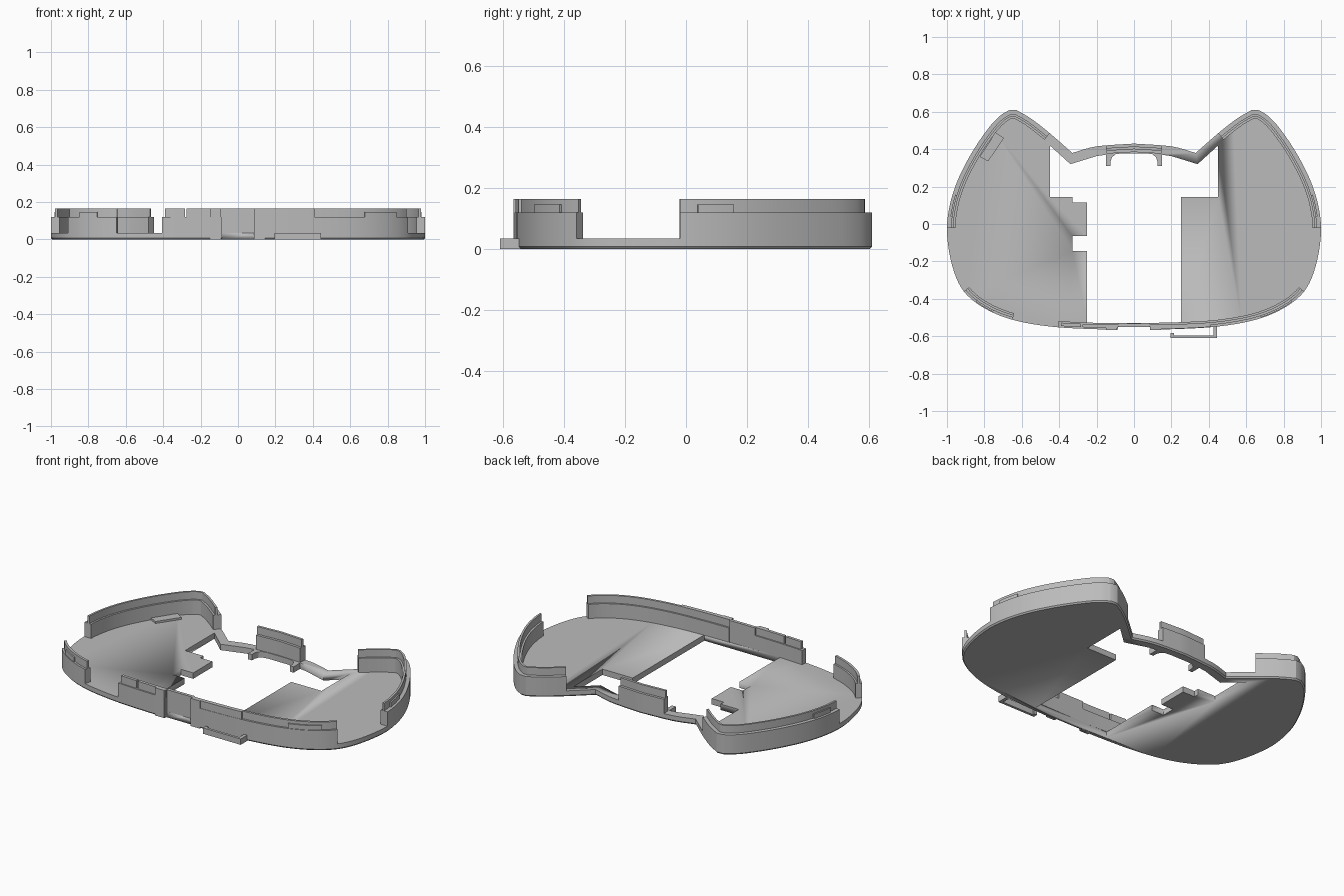
import bpy, bmesh, math
from mathutils import Vector

cube = bpy.data.objects.get("Cube")
if cube:
    bpy.data.objects.remove(cube, do_unlink=True)

grey = bpy.data.materials.new("plain_grey")
grey.use_nodes = True
grey.diffuse_color = (0.5, 0.5, 0.5, 1)
grey.node_tree.nodes["Principled BSDF"].inputs["Base Color"].default_value = (0.5, 0.5, 0.5, 1)

FLOOR, STEP, TOP = 0.035, 0.12, 0.165


def loft(name, rings, closed=False):
    """Skin a row of equal vertex rings, capping both ends."""
    bm = bmesh.new()
    rows = [[bm.verts.new(p) for p in ring] for ring in rings]
    n = len(rows[0])
    for a, b in zip(rows, rows[1:]):
        for i in range(n):
            j = (i + 1) % n
            bm.faces.new((a[i], a[j], b[j], b[i]))
    bm.faces.new(rows[0][::-1])
    bm.faces.new(rows[-1])
    bmesh.ops.recalc_face_normals(bm, faces=bm.faces)
    mesh = bpy.data.meshes.new(name)
    bm.to_mesh(mesh)
    bm.free()
    obj = bpy.data.objects.new(name, mesh)
    bpy.context.collection.objects.link(obj)
    mesh.materials.append(grey)
    bpy.ops.object.select_all(action='DESELECT')
    obj.select_set(True)
    bpy.context.view_layer.objects.active = obj
    bpy.ops.object.shade_smooth_by_angle(angle=math.radians(30))
    return obj


def prism(name, pts, z0, z1):
    return loft(name, [[(x, y, z) for x, y in pts] for z in (z0, z1)])


def box(name, x0, x1, y0, y1, z0, z1):
    return prism(name, [(x0, y0), (x1, y0), (x1, y1), (x0, y1)], z0, z1)


def spline(pts, steps=5):
    """Smooth curve through the points."""
    p = [Vector(q) for q in pts]
    p = [2 * p[0] - p[1]] + p + [2 * p[-1] - p[-2]]
    out = []
    for a, b, c, d in zip(p, p[1:], p[2:], p[3:]):
        for k in range(steps):
            t = k / steps
            out.append(0.5 * (2 * b + (c - a) * t + (2 * a - 5 * b + 4 * c - d) * t * t
                              + (3 * b - a - 3 * c + d) * t ** 3))
    return out + [p[-2]]


# Outline: front and side, ear, notch and brow, mirrored into a closed loop
side = spline([(0, -0.565), (0.22, -0.562), (0.45, -0.548), (0.65, -0.512), (0.8, -0.45),
               (0.91, -0.36), (0.97, -0.23), (1, -0.05), (0.985, 0.1), (0.94, 0.24),
               (0.865, 0.385), (0.78, 0.51), (0.72, 0.575), (0.67, 0.608)])
ear = spline([(0.63, 0.61), (0.55, 0.563), (0.45, 0.485), (0.33, 0.38)])
brow = spline([(0.33, 0.38), (0.2, 0.415), (0, 0.43)])
half = side + ear + brow[1:]
outline = half + [Vector((-p.x, p.y)) for p in half[-2:0:-1]]
N = len(outline)


def offset(d):
    """Outline moved inward by d with mitred corners."""
    out = []
    for i, p in enumerate(outline):
        u = (p - outline[i - 1]).normalized()
        v = (outline[(i + 1) % N] - p).normalized()
        m = Vector((-u.y - v.y, u.x + v.x))
        out.append(p + m * (2 * d / m.length_squared))
    return out


def locate(q):
    """Position along the outline closest to q, as a fractional index."""
    best = None
    for i, a in enumerate(outline):
        e = outline[(i + 1) % N] - a
        t = min(max((Vector(q) - a).dot(e) / e.length_squared, 0), 1)
        dist = (a + e * t - Vector(q)).length
        if best is None or dist < best[0]:
            best = (dist, i + t)
    return best[1]


def wall(name, start, end, profile):
    """Sweep an (inset, height) profile along part of the outline."""
    s, e = locate(start), locate(end)
    if e < s:
        e += N
    stops = [s] + [i for i in range(math.ceil(s), math.floor(e) + 1)
                   if s + 0.02 < i < e - 0.02] + [e]
    tracks = [(offset(d), z) for d, z in profile]
    rings = []
    for k in stops:
        i, t = int(k), k - int(k)
        rings.append([(*r[i % N].lerp(r[(i + 1) % N], t), z) for r, z in tracks])
    return loft(name, rings)


def rect(d0, d1, z0, z1):
    return [(d0, z0), (d0, z1), (d1, z1), (d1, z0)]


def lipped(step, lip, inner):
    return [(0, FLOOR), (0, STEP), (step, STEP), (step, TOP), (lip, TOP),
            (lip, STEP), (inner, STEP), (inner, FLOOR)]


# Floor plate with a chamfered lower edge
floor = loft("floor_plate", [[(p.x, p.y, z) for p in offset(d)]
                             for d, z in ((0.007, 0), (0, 0.008), (0, FLOOR))])

# Central opening and shallow front recess
inner_brow = [(0.45, 0.42), (0.34, 0.32), (0.2, 0.363), (0.1, 0.378)]
opening = [(-0.25, -0.53), (0.25, -0.53), (0.25, 0.145), (0.45, 0.145)] + inner_brow
opening += [(-x, y) for x, y in inner_brow[::-1]]
opening += [(-0.45, 0.145), (-0.33, 0.145), (-0.33, 0.115), (-0.25, 0.115),
            (-0.25, -0.065), (-0.33, -0.065), (-0.33, -0.145), (-0.25, -0.145)]
cutters = [prism("opening_cutter", opening, -0.1, 0.2),
           box("recess_cutter", -0.085, 0.085, -0.7, -0.55, -0.1, 0.2)]
for c in cutters:
    c.hide_render = True
    mod = floor.modifiers.new("cut", 'BOOLEAN')
    mod.operation, mod.solver, mod.object = 'DIFFERENCE', 'EXACT', c
bpy.context.view_layer.objects.active = floor
for mod in list(floor.modifiers):
    bpy.ops.object.modifier_apply(modifier=mod.name)
for c in cutters:
    bpy.data.objects.remove(c, do_unlink=True)

# Ear walls, and snap ridges on their lips
ear_profile = lipped(0.022, 0.034, 0.045)
ridge = rect(0.014, 0.024, STEP, 0.147)
wall("left_ear_wall", (1, -0.02), (0.45, 0.485), ear_profile)
wall("right_ear_wall", (-0.45, 0.485), (-1, -0.02), ear_profile)
wall("left_ear_ridge", (0.985, 0.04), (0.965, 0.16), ridge)
wall("right_ear_ridge", (-0.965, 0.16), (-0.985, 0.04), ridge)

# Raised wall on the brow
wall("brow_wall", (0.15, 0.423), (-0.15, 0.423), lipped(0.015, 0.03, 0.045))

# Front walls
front_profile = lipped(0.012, 0.026, 0.036)
wall("right_corner_wall", (-0.91, -0.36), (-0.65, -0.512), front_profile)
wall("right_corner_ridge", (-0.85, -0.42), (-0.76, -0.48), rect(0.004, 0.014, STEP, 0.147))
wall("left_front_wall", (0.085, -0.565), (0.91, -0.36), front_profile)
wall("left_corner_ridge", (0.68, -0.505), (0.85, -0.42), rect(0.004, 0.014, STEP, 0.147))
wall("right_front_wall", (-0.405, -0.55), (-0.085, -0.565), rect(0, 0.034, FLOOR, STEP))
wall("middle_front_wall", (-0.085, -0.565), (0.085, -0.565), rect(0.015, 0.034, FLOOR, TOP))
wall("right_front_lip_outer", (-0.39, -0.555), (-0.285, -0.56), rect(0.008, 0.026, STEP, TOP))
wall("right_front_lip_inner", (-0.275, -0.56), (-0.085, -0.565), rect(0.008, 0.026, STEP, TOP))
wall("front_lip_plate", (0.14, -0.565), (0.41, -0.555), rect(0.002, 0.014, STEP, TOP))
for name, x in (("right_front_post", -0.15), ("left_front_post", 0.085)):
    box(name, x, x + 0.06, -0.567, -0.54, 0, TOP)

# Hooks under the brow
hook = [(0.15, 0.385), (0.15, 0.31), (0.125, 0.31), (0.125, 0.335),
        (0.117, 0.358), (0.098, 0.373), (0.07, 0.377), (0.07, 0.385)]
for name, s in (("left_hook", 1), ("right_hook", -1)):
    prism(name, [(s * x, y) for x, y in hook], 0, FLOOR)

# Bracket arm reaching out of the front
prism("front_bracket", [(0.195, -0.61), (0.445, -0.61), (0.445, -0.525), (0.425, -0.525),
                        (0.425, -0.595), (0.215, -0.595), (0.215, -0.583), (0.195, -0.583)],
      0, FLOOR)

# Low pad on the floor beside the right ear wall
prism("floor_pad", [(-0.74, 0.49), (-0.825, 0.36), (-0.78, 0.335), (-0.695, 0.46)],
      FLOOR - 0.005, FLOOR + 0.012)
